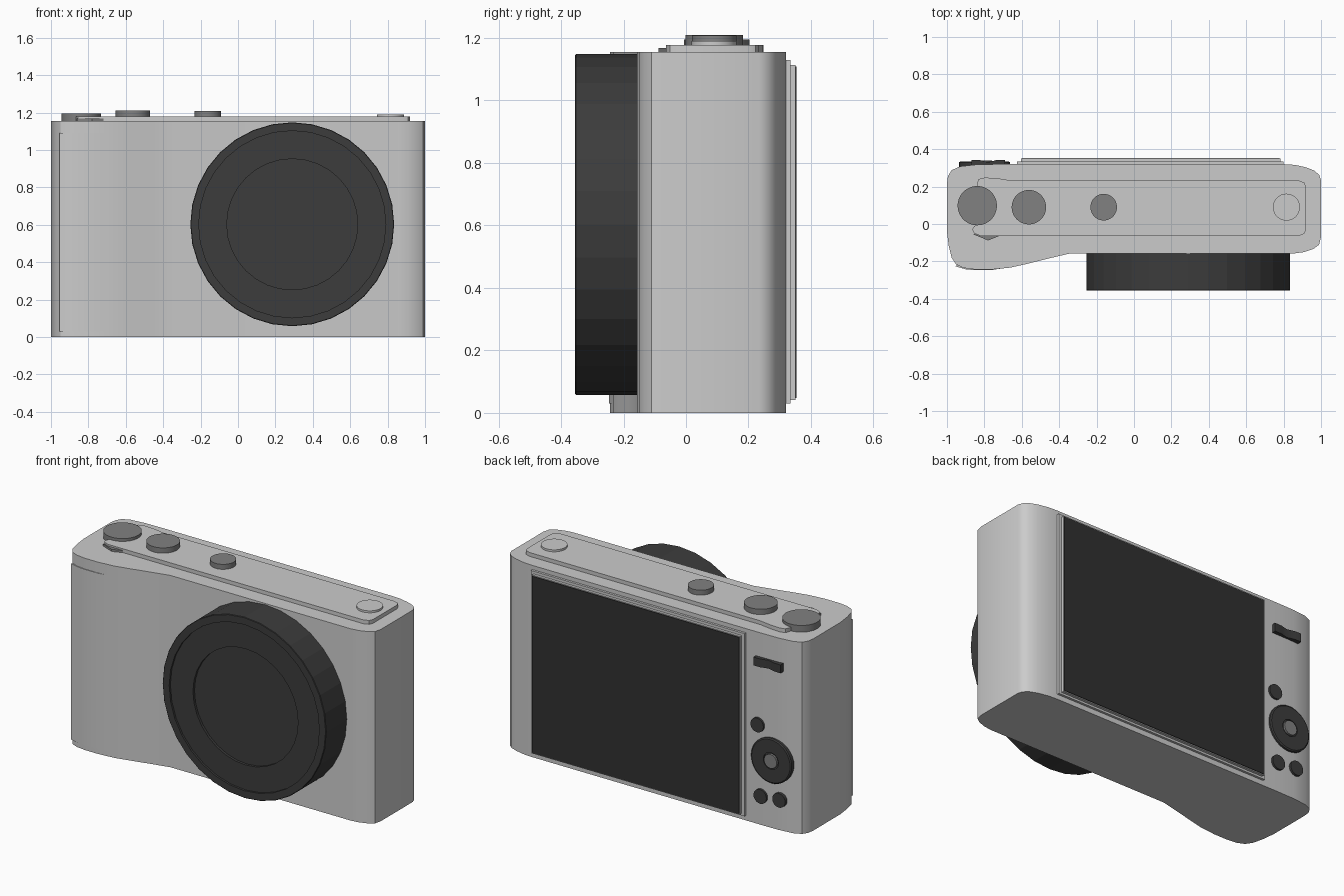
import bpy, bmesh, math

if "Cube" in bpy.data.objects:
    bpy.data.objects.remove(bpy.data.objects["Cube"])


def material(name, v):
    m = bpy.data.materials.new(name)
    m.diffuse_color = (v, v, v, 1)
    m.use_nodes = True
    m.node_tree.nodes["Principled BSDF"].inputs["Base Color"].default_value = m.diffuse_color
    return m


DARK = material("dark", 0.045)
BLACK = material("screen_black", 0.03)
MID = material("mid_grey", 0.22)


def finish(name, bm, mat=None, smooth=True):
    bmesh.ops.recalc_face_normals(bm, faces=bm.faces)
    me = bpy.data.meshes.new(name)
    bm.to_mesh(me)
    bm.free()
    ob = bpy.data.objects.new(name, me)
    bpy.context.collection.objects.link(ob)
    if mat:
        me.materials.append(mat)
    if smooth:
        me.shade_smooth()
        me.set_sharp_from_angle(angle=math.radians(30))
    return ob


def prism(name, outline, z0, z1, mat=None):
    """Plan outline extruded upward."""
    bm = bmesh.new()
    face = bm.faces.new([bm.verts.new((x, y, z0)) for x, y in outline])
    top = bmesh.ops.extrude_face_region(bm, geom=[face])["geom"]
    for v in top:
        if isinstance(v, bmesh.types.BMVert):
            v.co.z = z1
    return finish(name, bm, mat)


def box(name, x0, x1, y0, y1, z0, z1, mat=None):
    return prism(name, [(x0, y0), (x1, y0), (x1, y1), (x0, y1)], z0, z1, mat)


def turned(name, centre, axis, profile, mat=None, n=32, smooth=True):
    """Closed turned part; profile is (radius, position along axis)."""
    bm = bmesh.new()
    rings = []
    for r, h in profile:
        ring = []
        for i in range(n):
            a = 2 * math.pi * i / n
            u, v = centre[0] + r * math.cos(a), centre[1] + r * math.sin(a)
            ring.append(bm.verts.new((u, v, h) if axis == "Z" else (u, h, v)))
        rings.append(ring)
    for a, b in zip(rings, rings[1:]):
        for i in range(n):
            j = (i + 1) % n
            bm.faces.new((a[i], a[j], b[j], b[i]))
    bm.faces.new(rings[0])
    bm.faces.new(rings[-1])
    return finish(name, bm, mat, smooth)


# Body with grip bulge
prism("body", [
    (-0.34, -0.157), (0.86, -0.157), (0.91, -0.15), (0.96, -0.133), (0.99, -0.11),
    (1.0, -0.07), (1.0, 0.235), (0.99, 0.262), (0.965, 0.285), (0.92, 0.303),
    (0.86, 0.316), (0.80, 0.32), (-0.72, 0.32), (-0.84, 0.318), (-0.93, 0.308),
    (-0.975, 0.288), (-0.995, 0.255), (-1.0, 0.215), (-1.0, -0.04), (-0.99, -0.12),
    (-0.975, -0.18), (-0.95, -0.217), (-0.91, -0.235), (-0.85, -0.243),
    (-0.76, -0.243), (-0.66, -0.233), (-0.58, -0.215), (-0.46, -0.185)], 0, 1.155)

# Grip skin, proud only at its outer edge
prism("grip_skin", [(-0.955, -0.226), (-0.90, -0.242), (-0.85, -0.247), (-0.76, -0.246),
                    (-0.67, -0.232), (-0.76, -0.20), (-0.92, -0.20)], 0.03, 1.09)

# Raised top deck
prism("top_deck", [
    (-0.84, 0.215), (-0.83, 0.24), (-0.80, 0.248), (-0.74, 0.246), (-0.66, 0.233),
    (0.88, 0.233), (0.91, 0.222), (0.92, 0.20), (0.92, -0.03), (0.91, -0.052),
    (0.88, -0.064), (-0.82, -0.064), (-0.855, -0.05), (-0.865, -0.03),
    (-0.855, -0.012), (-0.84, -0.005)], 1.15, 1.178)

# Power lever tab
prism("lever_tab", [(-0.86, -0.055), (-0.78, -0.088), (-0.72, -0.064), (-0.75, -0.03)],
      1.15, 1.168, MID)

# Top dials and buttons
for name, x, y, r, z, mat in [
        ("corner_dial", -0.838, 0.098, 0.105, 1.195, MID),
        ("mode_dial", -0.562, 0.09, 0.092, 1.21, MID),
        ("shutter_button", -0.162, 0.09, 0.071, 1.208, MID),
        ("flash_button", 0.815, 0.09, 0.072, 1.19, None)]:
    turned(name, (x, y), "Z", [(r, 1.15), (r, z)], mat, 48)

# Lens barrel with stepped front
turned("lens_barrel", (0.29, 0.603), "Y", [
    (0.545, -0.14), (0.545, -0.352), (0.542, -0.355), (0.50, -0.355), (0.50, -0.343),
    (0.35, -0.343), (0.35, -0.328)], DARK, 32, False)

# Rear screen: frame, panel, glass
box("screen_frame", -0.625, 0.80, 0.30, 0.334, 0.03, 1.13)
box("screen_panel", -0.605, 0.782, 0.33, 0.35, 0.042, 1.114)
box("screen_glass", -0.60, 0.777, 0.345, 0.354, 0.047, 1.109, BLACK)

# Rear control wheel and buttons
turned("control_wheel", (-0.80, 0.41), "Y",
       [(0.135, 0.30), (0.135, 0.33), (0.128, 0.335), (0.05, 0.335), (0.05, 0.328)], DARK, 40)
turned("wheel_button", (-0.80, 0.41), "Y", [(0.042, 0.32), (0.042, 0.34)], MID, 24)
for i, (x, z) in enumerate([(-0.705, 0.60), (-0.725, 0.175), (-0.85, 0.185)]):
    turned(f"rear_button_{i + 1}", (x, z), "Y", [(0.043, 0.30), (0.043, 0.332)], DARK, 24)

# Thumb rocker, dipped in the middle
prism("thumb_rocker", [(-0.87, 0.30), (-0.69, 0.30), (-0.69, 0.343), (-0.735, 0.342),
                       (-0.78, 0.33), (-0.825, 0.342), (-0.87, 0.343)], 0.96, 1.01, DARK)
